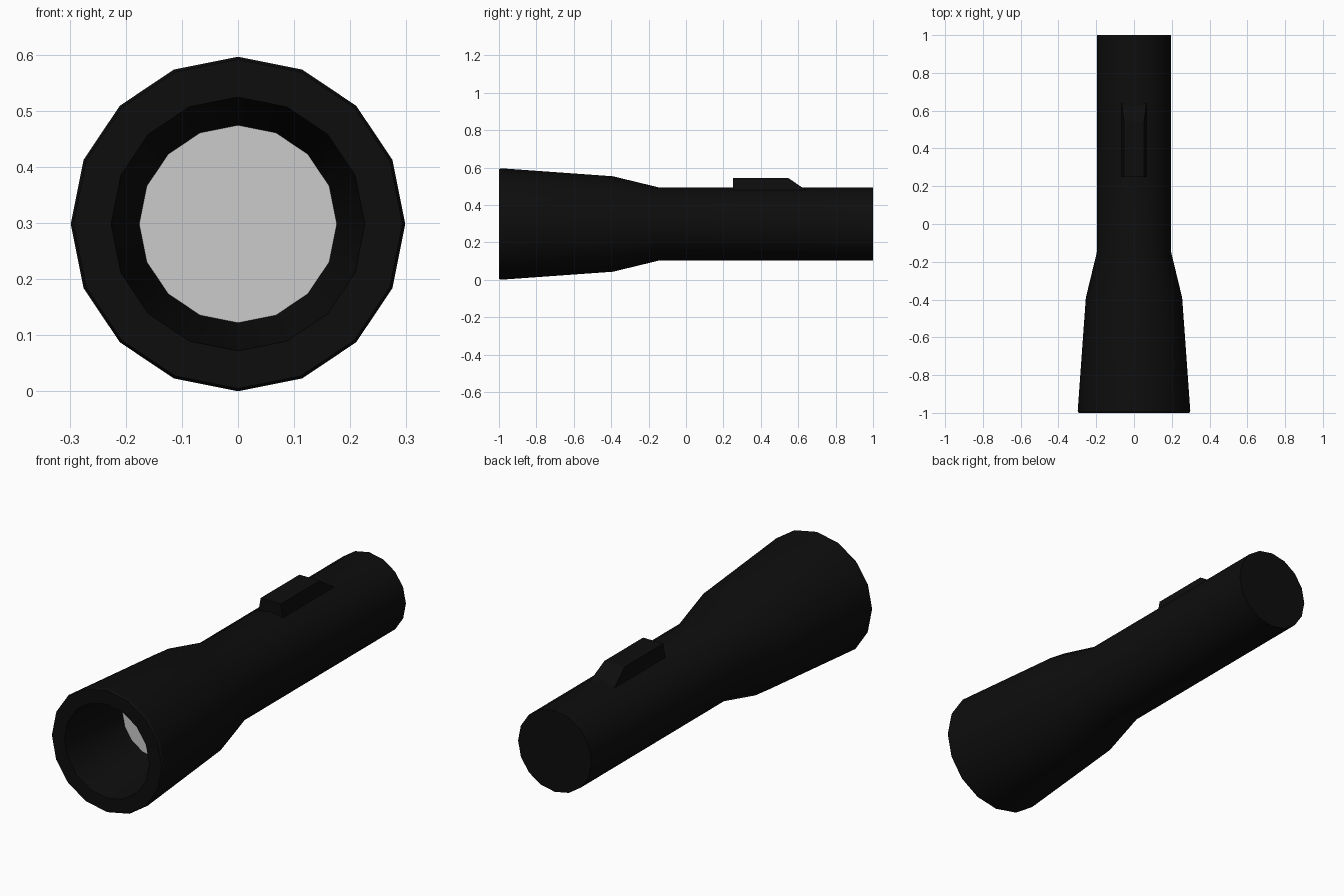
import bpy, bmesh, math

if "Cube" in bpy.data.objects:
    bpy.data.objects.remove(bpy.data.objects["Cube"])

SIDES = 16
AXIS_Z = 0.298

black = bpy.data.materials.new("black_plastic")
black.diffuse_color = (0.004, 0.004, 0.004, 1)
black.use_nodes = True
black.node_tree.nodes["Principled BSDF"].inputs["Base Color"].default_value = black.diffuse_color


def finish(bm, name, mat=None, smooth=False):
    bmesh.ops.recalc_face_normals(bm, faces=bm.faces)
    mesh = bpy.data.meshes.new(name)
    bm.to_mesh(mesh)
    bm.free()
    obj = bpy.data.objects.new(name, mesh)
    bpy.context.collection.objects.link(obj)
    if mat:
        mesh.materials.append(mat)
    if smooth:
        bpy.ops.object.select_all(action='DESELECT')
        obj.select_set(True)
        bpy.context.view_layer.objects.active = obj
        bpy.ops.object.shade_smooth_by_angle(angle=math.radians(30))
    return obj


def ring(bm, y, r):
    return [bm.verts.new((r * math.sin(a), y, AXIS_Z + r * math.cos(a)))
            for a in (2 * math.pi * i / SIDES for i in range(SIDES))]


# Body: turned profile (y, radius) from tail cap, over the head, into the reflector
profile = [(1.0, 0.196), (-0.147, 0.196), (-0.39, 0.255), (-0.99, 0.298),
           (-1.0, 0.293), (-1.0, 0.226), (-0.63, 0.176)]
bm = bmesh.new()
rings = [ring(bm, y, r) for y, r in profile]
for a, b in zip(rings, rings[1:]):
    for i in range(SIDES):
        j = (i + 1) % SIDES
        bm.faces.new((a[i], a[j], b[j], b[i]))
bm.faces.new(rings[0])
finish(bm, "torch_body", black, smooth=True)

# Lens: flat disc at the bottom of the reflector, facing forward
bm = bmesh.new()
lens_face = bm.faces.new(ring(bm, -0.63, 0.176))
lens_face.normal_update()
if lens_face.normal.y > 0:
    lens_face.normal_flip()
mesh = bpy.data.meshes.new("lens")
bm.to_mesh(mesh)
bm.free()
bpy.context.collection.objects.link(bpy.data.objects.new("lens", mesh))

# Switch: side profile (y, z, half width) with a ramp at the back
outline = [(0.25, 0.47, 0.067), (0.25, 0.545, 0.054),
           (0.545, 0.545, 0.054), (0.656, 0.47, 0.067)]
bm = bmesh.new()
left, right = [[bm.verts.new((s * w, y, z)) for y, z, w in outline] for s in (-1, 1)]
bm.faces.new(left)
bm.faces.new(right)
for i in range(4):
    j = (i + 1) % 4
    bm.faces.new((left[i], left[j], right[j], right[i]))
finish(bm, "switch", black)
